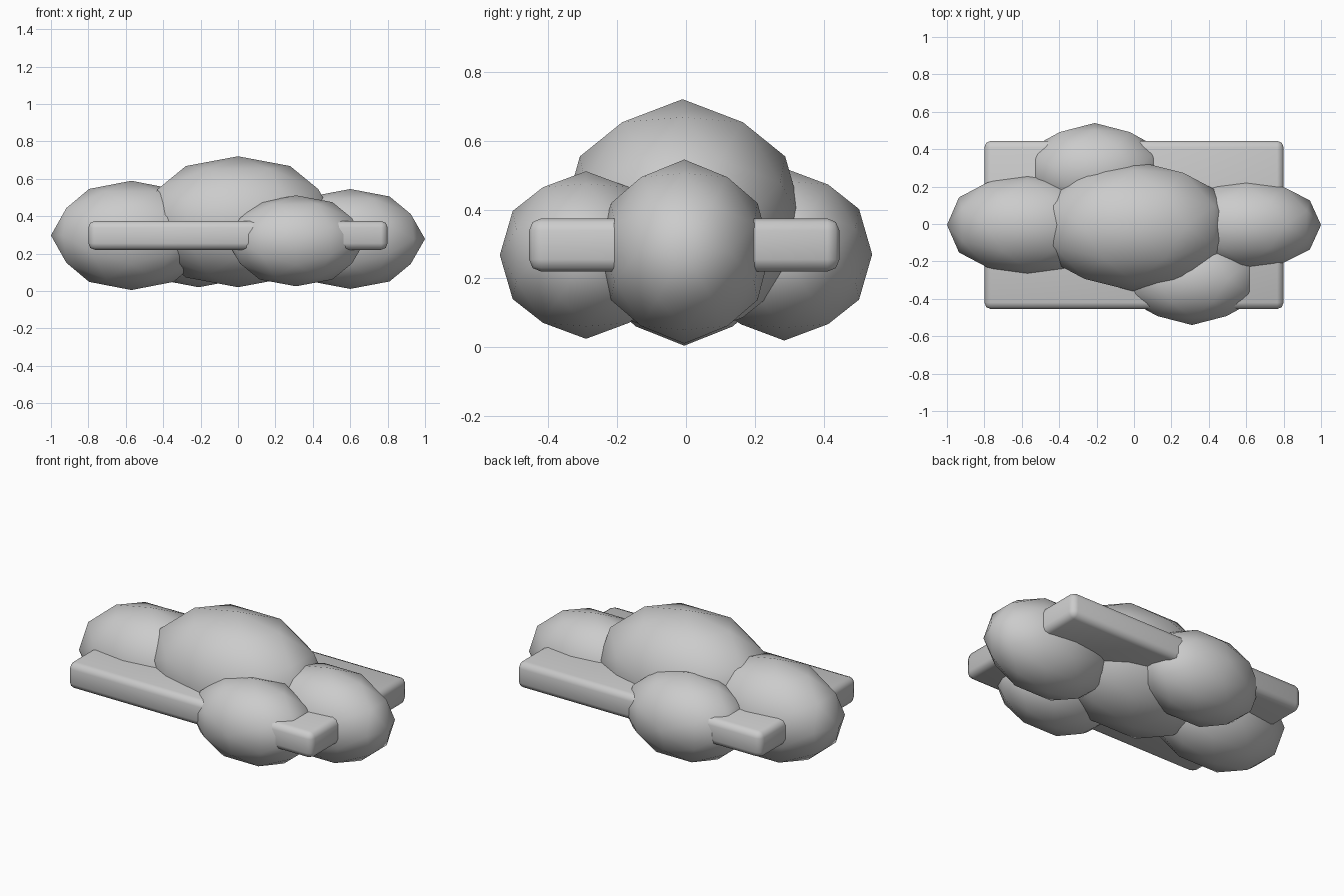
import bpy, bmesh
from itertools import product
from mathutils import Vector

if "Cube" in bpy.data.objects:
    bpy.data.objects.remove(bpy.data.objects["Cube"])


def puff_directions():
    """Corners of a once-subdivided icosahedron with two-fold axes on x, y, z."""
    points = set()
    for base in ((1, 0, 0), (0.5257, 0, 0.8507), (0.8090, 0.3090, 0.5)):
        for signs in product((1, -1), repeat=3):
            p = [b * s + 0.0 for b, s in zip(base, signs)]
            for k in range(3):
                points.add(tuple(p[k:] + p[:k]))
    return sorted(points)


def finish(name, bm):
    bmesh.ops.recalc_face_normals(bm, faces=bm.faces)
    for f in bm.faces:
        f.smooth = True
    mesh = bpy.data.meshes.new(name)
    bm.to_mesh(mesh)
    bm.free()
    obj = bpy.data.objects.new(name, mesh)
    bpy.context.collection.objects.link(obj)
    return obj


def puff(name, centre, radii):
    bm = bmesh.new()
    for d in puff_directions():
        bm.verts.new(Vector(d))
    bmesh.ops.convex_hull(bm, input=bm.verts)
    bmesh.ops.triangulate(bm, faces=bm.faces)
    for v in bm.verts:
        v.co = Vector(c + a * r for c, a, r in zip(centre, v.co, radii))
    return finish(name, bm)


# Rounded cloud lobes
puff("centre_puff", (0.00, -0.01, 0.37), (0.53, 0.35, 0.35))
puff("left_puff", (-0.57, -0.005, 0.297), (0.43, 0.28, 0.292))
puff("right_puff", (0.60, -0.005, 0.278), (0.40, 0.25, 0.267))
puff("front_puff", (0.31, -0.29, 0.268), (0.37, 0.25, 0.243))
puff("back_puff", (-0.21, 0.285, 0.27), (0.375, 0.255, 0.25))

# Flat slab running through the lobes, with rounded edges
bm = bmesh.new()
bmesh.ops.create_cube(bm, size=1)
for v in bm.verts:
    v.co = Vector((v.co.x * 1.60, v.co.y * 0.90 - 0.005, v.co.z * 0.154 + 0.297))
bmesh.ops.bevel(bm, geom=bm.edges[:], offset=0.035, segments=2,
                profile=0.5, affect='EDGES')
finish("platform_slab", bm)
